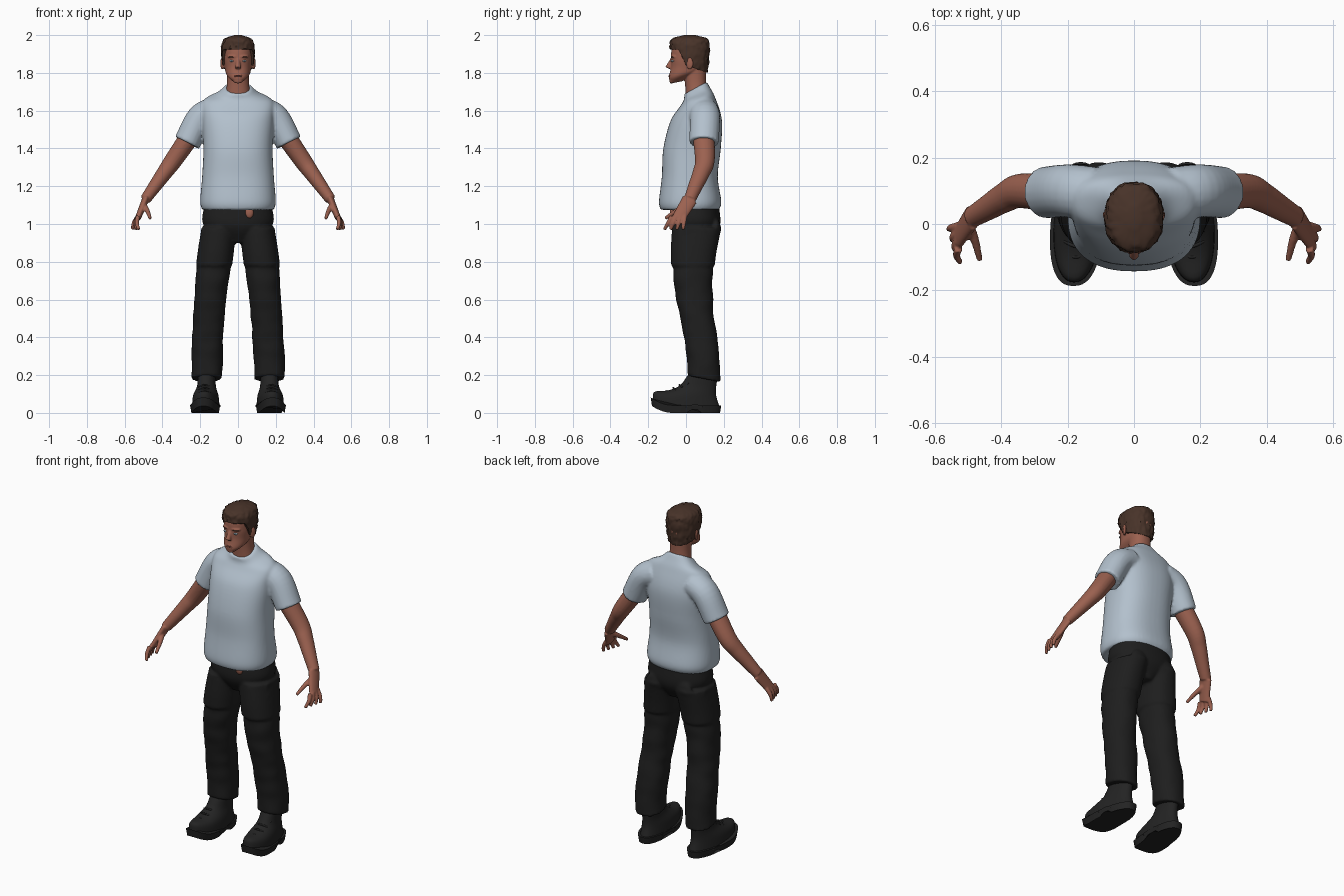
import bpy, bmesh, math
from mathutils import Vector, Matrix, noise

cube = bpy.data.objects.get("Cube")
if cube:
    bpy.data.objects.remove(cube)


def material(name, *color):
    mat = bpy.data.materials.new(name)
    mat.use_nodes = True
    mat.diffuse_color = (*color, 1)
    mat.node_tree.nodes["Principled BSDF"].inputs["Base Color"].default_value = (*color, 1)
    return mat


SKIN = material("skin", .33, .12, .08)
LIP = material("lip", .25, .08, .06)
HAIR = material("brown hair", .065, .033, .022)
SHIRT = material("pale blue cotton", .45, .53, .61)
CLOTH = material("black cloth", .013, .013, .013)
LEATHER = material("black leather", .017, .017, .017)
EYE = material("eye white", .5, .6, .65)
IRIS = material("blue iris", .1, .2, .28)


def spline(points, steps=6):
    """Smooth curve through points of any dimension."""
    points = [Vector(p) for p in points]
    points = [points[0] * 2 - points[1], *points, points[-1] * 2 - points[-2]]
    curve = []
    for before, start, end, after in zip(points, points[1:], points[2:], points[3:]):
        leave, arrive = (end - before) / 2, (after - start) / 2
        for i in range(steps):
            t = i / steps
            ease = t * t * (3 - 2 * t)
            curve.append(start.lerp(end, ease) + leave * (t * (1 - t) ** 2) - arrive * (t * t * (1 - t)))
    return curve + [points[-2]]


def skin_loops(bm, loops):
    """Bridge closed loops of points and cap both ends."""
    loops = [[bm.verts.new(point) for point in loop] for loop in loops]
    for lower, upper in zip(loops, loops[1:]):
        for k in range(len(lower)):
            bm.faces.new((lower[k - 1], lower[k], upper[k], upper[k - 1]))
    bm.faces.new(loops[0])
    bm.faces.new(loops[-1])


def oval(power, sides):
    """Points of a unit superellipse."""
    for k in range(sides):
        c, s = math.cos(math.tau * k / sides), math.sin(math.tau * k / sides)
        yield math.copysign(abs(c) ** (2 / power), c), math.copysign(abs(s) ** (2 / power), s)


def column(bm, rings, x=0, power=2.2, sides=48, wrinkle=0, grain=(9, 9, 14), warp=None):
    """Upright body through rings of height, depth position, half width, half depth and tilt."""
    loops = []
    for z, y, wide, deep, tilt in spline([(*ring, 0)[:5] for ring in rings]):
        loop = []
        for u, v in oval(power, sides):
            point = Vector((x + u * wide, y + v * deep, z + tilt * v * deep))
            rough = 1 + wrinkle * noise.noise(Matrix.Diagonal(grain) @ point)
            point.x, point.y = x + u * wide * rough, y + v * deep * rough
            loop.append(warp(point) if warp else point)
        loops.append(loop)
    skin_loops(bm, loops)


def limb(bm, points, first, last, flat=1, sides=20):
    """Tapering tube along a path, widened front to back by flat."""
    path, loops = spline(points), []
    for i, center in enumerate(path):
        along = (path[min(i + 1, len(path) - 1)] - path[max(i - 1, 0)]).normalized()
        side = Vector((0, 1, 0)).cross(along).normalized()
        depth = along.cross(side) * flat
        radius = first + (last - first) * i / (len(path) - 1)
        loops.append([center + (side * u + depth * v) * radius for u, v in oval(2, sides)])
    skin_loops(bm, loops)


def ball(bm, center, size, turn=0):
    place = Matrix.Translation(center) @ Matrix.Rotation(turn, 4, "Z") @ Matrix.Diagonal((*size, 1))
    bmesh.ops.create_uvsphere(bm, u_segments=20, v_segments=12, radius=1, matrix=place)


def finish(bm, name, mat, mirror=False, voxel=0):
    """Make the object; a voxel size blends its overlapping pieces into one surface."""
    bmesh.ops.recalc_face_normals(bm, faces=bm.faces)
    mesh = bpy.data.meshes.new(name)
    bm.to_mesh(mesh)
    bm.free()
    mesh.materials.append(mat)
    ob = bpy.data.objects.new(name, mesh)
    bpy.context.collection.objects.link(ob)
    bpy.ops.object.select_all(action="DESELECT")
    ob.select_set(True)
    bpy.context.view_layer.objects.active = ob
    if mirror:
        ob.modifiers.new("mirror", "MIRROR").use_mirror_merge = False
    if voxel:
        blend = ob.modifiers.new("blend", "REMESH")
        blend.mode, blend.voxel_size, blend.use_smooth_shade = "VOXEL", voxel, True
        ob.modifiers.new("soften", "SMOOTH").iterations = 4
    else:
        bpy.ops.object.shade_smooth_by_angle(angle=math.radians(50))


# Shirt: torso rising to a tilted collar, with short sleeves
bm = bmesh.new()
column(bm, [(1.075, .02, .19, .155), (1.12, .022, .2, .165), (1.25, .02, .19, .148), (1.4, .032, .183, .152),
            (1.55, .055, .19, .135), (1.65, .065, .185, .09, .2), (1.69, .06, .11, .07, .4),
            (1.72, .05, .07, .06, .55)], power=2.4)
for s in (1, -1):
    limb(bm, [(s * .12, .09, 1.6), (s * .2, .1, 1.56), (s * .27, .095, 1.43)], .075, .071, 1.1)
finish(bm, "shirt", SHIRT, voxel=.008)

# Arms: forearm, flat palm, four fingers and a thumb
bm = bmesh.new()
wrist = (.49, .02, 1.13)
limb(bm, [(.23, .09, 1.5), (.34, .1, 1.34), (.39, .08, 1.27), (.44, .05, 1.2), wrist], .054, .029, 1.1)
limb(bm, [wrist, (.51, -.01, 1.08), (.53, -.04, 1.03)], .019, .016, 2.2)
for i in range(4):
    root = Vector((.53, -.075 + .023 * i, 1.04))
    tip = Vector((.525 + .011 * i, -.115 + .033 * i, .97))
    limb(bm, [root, root.lerp(tip, .5) + Vector((.008, 0, 0)), tip], .013, .009)
limb(bm, [(.5, 0, 1.1), (.48, -.05, 1.07), (.465, -.11, 1.03)], .017, .009)
finish(bm, "arms", SKIN, mirror=True, voxel=.005)

# Head: skull and jaw, neck, nose, mouth mound, chin, brow and ears
bm = bmesh.new()
column(bm, [(1.75, -.05, .02, .03, .2), (1.79, -.01, .06, .08, .2), (1.83, .01, .07, .09),
            (1.88, .02, .076, .1), (1.94, .02, .07, .09), (1.98, .02, .03, .04)])
column(bm, [(1.66, .06, .07, .06), (1.75, .05, .058, .056), (1.87, .045, .06, .065)])
limb(bm, [(0, -.07, 1.88), (0, -.095, 1.825)], .008, .016)
ball(bm, (0, -.078, 1.783), (.028, .013, .017))
ball(bm, (0, -.075, 1.757), (.024, .013, .013))
for s in (1, -1):
    ball(bm, (s * .03, -.066, 1.886), (.028, .013, .01), s * .35)
    ball(bm, (s * .084, .02, 1.85), (.008, .019, .033), s * -.35)
finish(bm, "head", SKIN, voxel=.004)

# Eyes, eyebrows and lips
for name, mat, center, size in (("eyes", EYE, (.034, -.07, 1.863), (.012, .01, .005)),
                                ("irises", IRIS, (.034, -.078, 1.863), (.004, .004, .004)),
                                ("eyebrows", HAIR, (.032, -.067, 1.884), (.022, .013, .003))):
    bm = bmesh.new()
    ball(bm, center, size, .35)
    finish(bm, name, mat, mirror=True)
bm = bmesh.new()
for z in (1.781, 1.787):
    ball(bm, (0, -.085, z), (.021, .007, .004))
finish(bm, "lips", LIP)


# Hair: tousled cap trimmed to a hairline that falls from forehead to sideburn to nape
def trim(p):
    p.z = max(p.z, 1.84 - .35 * max(p.y, 0) + .085 * min(1, max(0, -p.y / .04)))
    return p


bm = bmesh.new()
column(bm, [(1.78, .02, .07, .09), (1.86, .02, .085, .1), (1.94, .02, .087, .105), (1.98, .02, .07, .095),
            (2, .02, .02, .03)], sides=72, wrinkle=.09, grain=(70, 70, 50), warp=trim)
finish(bm, "hair", HAIR)


# Trousers: pelvis, creased legs that sway back at the calf, thigh panels and pockets
def leg_ring(z, grow=0):
    t = (z - .18) / .8
    return (z, .066 + .03 * math.cos(4.4 * t), .082 + .012 * t * t + grow,
            .086 + .046 * t ** 2.5 + grow, -.2 * (1 - t) ** 6)


bm = bmesh.new()
column(bm, [(.9, .05, .04, .08), (.99, .05, .18, .13), (1.1, .05, .18, .125)])
for s in (1, -1):
    def lean(p):
        p.x += s * (.166 - .066 * max(0, (p.z - .18) / .8) ** 1.8)
        return p

    column(bm, [leg_ring(.18 + .1 * i) for i in range(9)], wrinkle=.08, warp=lean)
    column(bm, [leg_ring(z, grow) for z, grow in ((.78, .007), (.86, .005), (.96, 0))], warp=lean)
    column(bm, [(.8, .05, .03, .07), (.98, .05, .02, .06)], x=s * .175, power=4)
    ball(bm, (s * .095, .16, .98), (.055, .022, .05))
finish(bm, "trousers", CLOTH, voxel=.008)

# Bare skin showing at the waist
bm = bmesh.new()
ball(bm, (.06, -.073, 1.06), (.022, .013, .03))
finish(bm, "waist_skin", SKIN)


# Shoes: toes curl up and turn out, soles arch in the middle, heels narrow
def foot(p):
    p.x -= (p.x - .17) * .8 * max(p.y, 0) + .06 * p.y
    p.z += 3 * max(-p.y - .07, 0) ** 2
    return p


def sole(p):
    if p.z < .03 and 0 < p.y < .07:
        p.z += .018
    return foot(p)


bm = bmesh.new()
column(bm, [(0, 0, .073, .18), (.04, 0, .08, .187)], x=.172, power=2.5, warp=sole)
finish(bm, "soles", LEATHER, mirror=True)
bm = bmesh.new()
column(bm, [(.03, 0, .073, .178), (.09, 0, .067, .16), (.14, .06, .052, .1), (.2, .09, .05, .08)], x=.17, warp=foot)
for i in range(4):
    y, z = -.1 + .033 * i, .112 + .016 * i
    limb(bm, [(.14, y + .015, z - .008), (.175, y, z + .004), (.21, y + .015, z - .008)], .005, .005)
finish(bm, "shoes", LEATHER, mirror=True)
